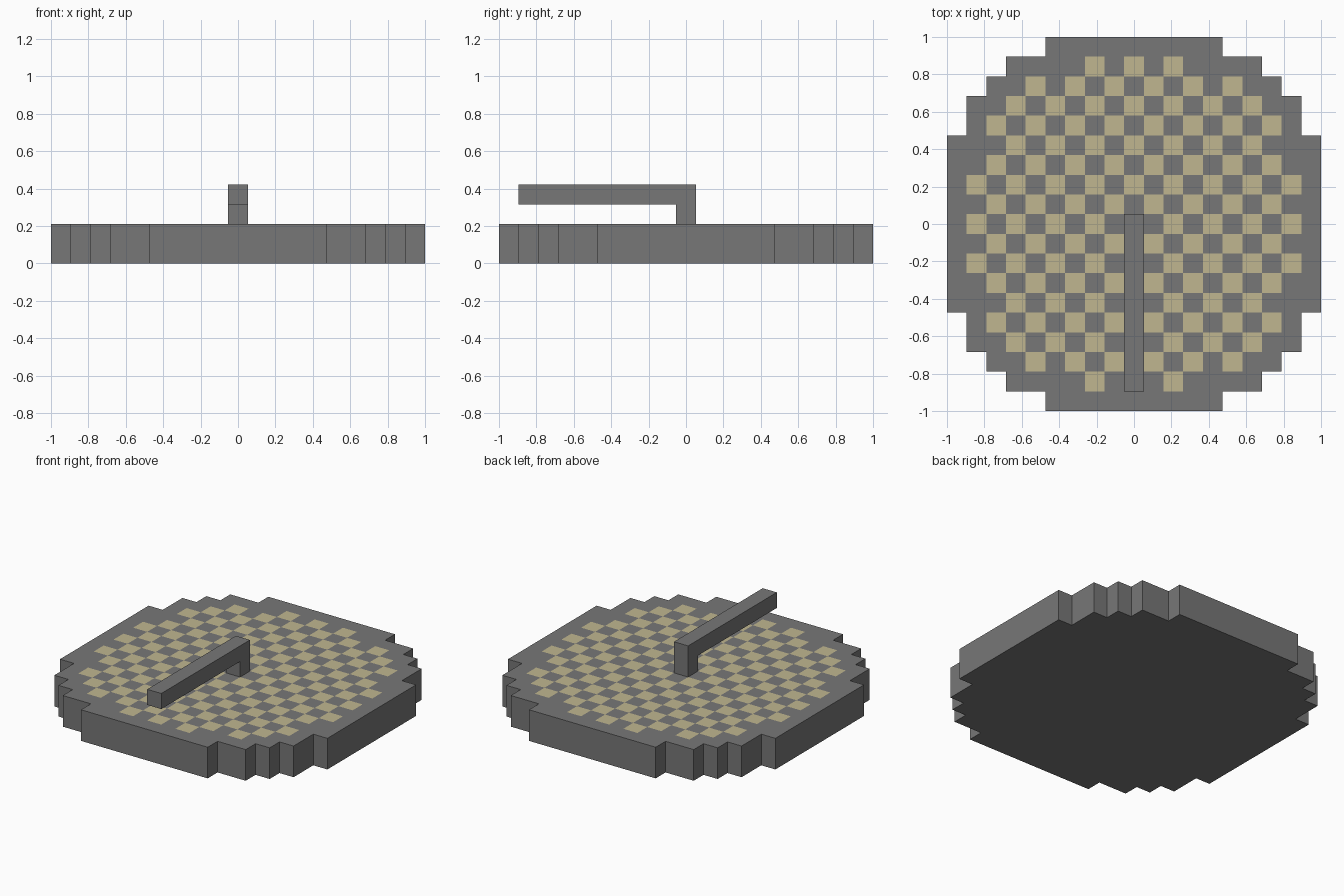
import bpy
import bmesh

if "Cube" in bpy.data.objects:
    bpy.data.objects.remove(bpy.data.objects["Cube"], do_unlink=True)

N = 19                # cells across the disc
CELL = 2 / N          # size of one cell


def make_material(name, rgb):
    mat = bpy.data.materials.new(name)
    mat.use_nodes = True
    color = (*rgb, 1)
    mat.diffuse_color = color
    mat.node_tree.nodes["Principled BSDF"].inputs["Base Color"].default_value = color
    return mat


def add_object(name, bm, materials):
    bmesh.ops.recalc_face_normals(bm, faces=bm.faces)
    mesh = bpy.data.meshes.new(name)
    bm.to_mesh(mesh)
    bm.free()
    for mat in materials:
        mesh.materials.append(mat)
    obj = bpy.data.objects.new(name, mesh)
    bpy.context.collection.objects.link(obj)
    return obj


def cell_of(face):
    c = face.calc_center_median()
    return round(c.x / CELL), round(c.y / CELL)


gray = make_material("dark gray", (0.185, 0.185, 0.185))
tan = make_material("pale tan", (0.53, 0.47, 0.28))

# Half-width in cells of each row of the stepped disc, from the middle outward
half_width = [9] * 5 + [8, 8, 7, 6, 4]

# Stepped disc: a grid trimmed to a round outline and given thickness
bm = bmesh.new()
bmesh.ops.create_grid(bm, x_segments=N, y_segments=N, size=1)
outside = []
for f in bm.faces:
    i, j = cell_of(f)
    if abs(i) > half_width[abs(j)]:
        outside.append(f)
bmesh.ops.delete(bm, geom=outside, context="FACES")
ext = bmesh.ops.extrude_face_region(bm, geom=bm.faces[:], use_keep_orig=True)
top_verts = [g for g in ext["geom"] if isinstance(g, bmesh.types.BMVert)]
bmesh.ops.translate(bm, verts=top_verts, vec=(0, 0, 2 * CELL))
bmesh.ops.recalc_face_normals(bm, faces=bm.faces)

# Checkered top inside a plain rim
for f in bm.faces:
    if f.normal.z > 0.5:
        i, j = cell_of(f)
        f.material_index = int((i + j) % 2 == 0 and i * i + j * j < 75)

# Merge the flat cells of the sides and underside
plain = [e for e in bm.edges if all(f.normal.z < 0.5 for f in e.link_faces)]
low_verts = [v for v in bm.verts if v.co.z < CELL]
bmesh.ops.dissolve_limit(bm, angle_limit=0.01, verts=low_verts, edges=plain)
add_object("checkered_disc", bm, [gray, tan])

# Post and arm: one L-shaped profile extruded across a cell
bm = bmesh.new()
profile = [(0.5, 2), (0.5, 4), (-8.5, 4), (-8.5, 3), (-0.5, 3), (-0.5, 2)]
side = bm.faces.new([bm.verts.new((-CELL / 2, y * CELL, z * CELL)) for y, z in profile])
ext = bmesh.ops.extrude_face_region(bm, geom=[side], use_keep_orig=True)
far_verts = [g for g in ext["geom"] if isinstance(g, bmesh.types.BMVert)]
bmesh.ops.translate(bm, verts=far_verts, vec=(CELL, 0, 0))
add_object("post_and_arm", bm, [gray])
